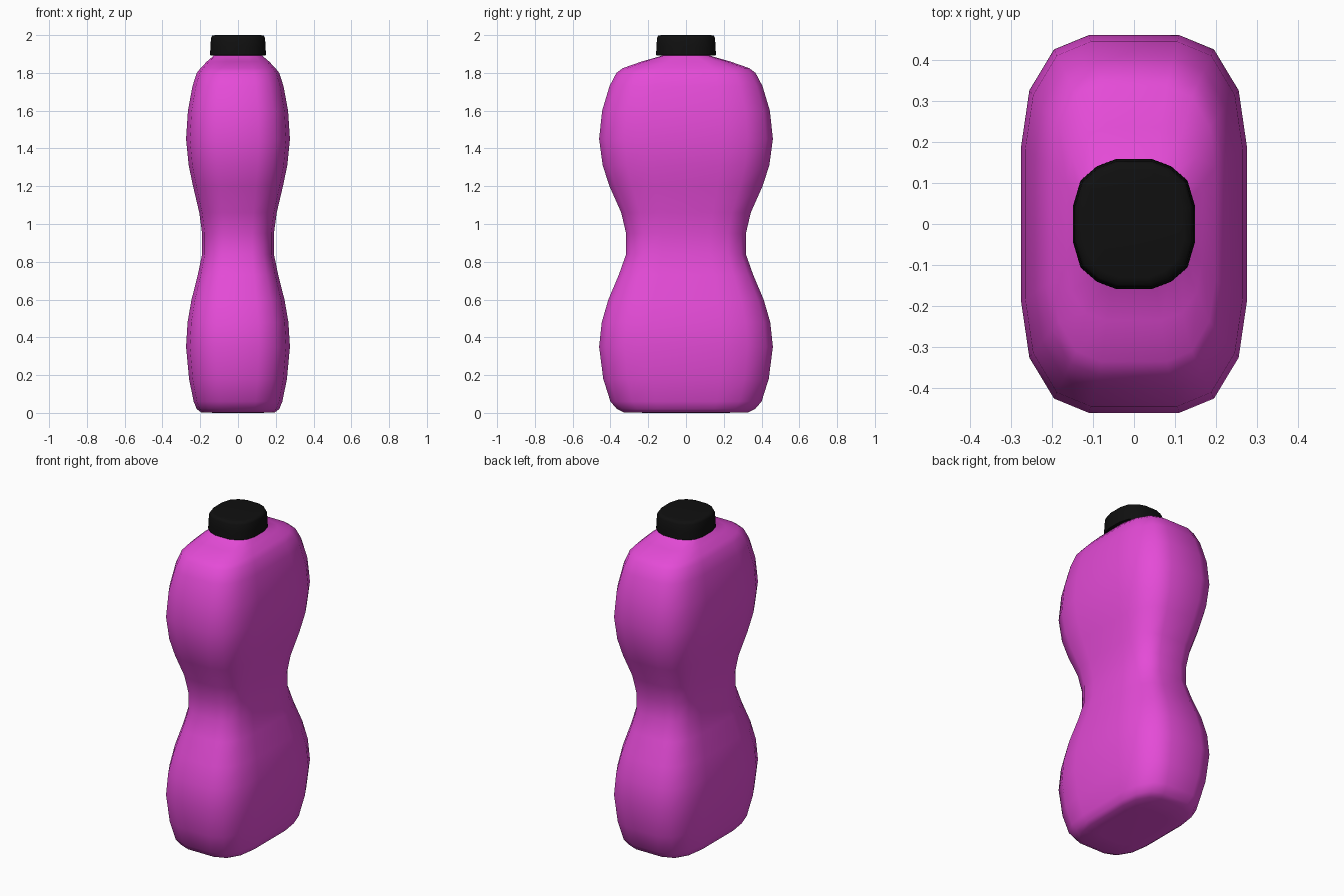
import bpy, bmesh

if "Cube" in bpy.data.objects:
    bpy.data.objects.remove(bpy.data.objects["Cube"])


def material(name, color):
    m = bpy.data.materials.new(name)
    m.diffuse_color = color
    m.use_nodes = True
    m.node_tree.nodes["Principled BSDF"].inputs["Base Color"].default_value = m.diffuse_color
    return m


def section(quadrant):
    # Mirror one quarter of the outline into a closed counter-clockwise loop
    half = quadrant + [(-x, y) for x, y in reversed(quadrant)]
    return half + [(-x, -y) for x, y in half]


def loft(name, outline, rings, mat, angle):
    # Skin the scaled outline through rings of (z, half width x, half width y)
    bm = bmesh.new()
    n = len(outline)
    loops = [[bm.verts.new((x * hx, y * hy, z)) for x, y in outline]
             for z, hx, hy in rings]
    for a, b in zip(loops, loops[1:]):
        for i in range(n):
            j = (i + 1) % n
            bm.faces.new((a[i], a[j], b[j], b[i]))
    bm.faces.new(loops[0][::-1])
    bm.faces.new(loops[-1])
    bmesh.ops.recalc_face_normals(bm, faces=bm.faces)
    me = bpy.data.meshes.new(name)
    bm.to_mesh(me)
    bm.free()
    me.materials.append(mat)
    ob = bpy.data.objects.new(name, me)
    bpy.context.collection.objects.link(ob)
    bpy.ops.object.select_all(action='DESELECT')
    ob.select_set(True)
    bpy.context.view_layer.objects.active = ob
    bpy.ops.object.shade_smooth_by_angle(angle=angle)
    return ob


pink = material("pink_plastic", (0.78, 0.07, 0.68, 1))
black = material("black_plastic", (0.005, 0.005, 0.005, 1))

# Bottle body: two bulges with a pinched waist and sloping shoulders
body_outline = section([(1, .41), (.927, .707), (.709, .924), (.4, 1)])
body_rings = [
    (0.0, .12, .20), (0.003, .195, .33), (0.02, .218, .365), (0.06, .235, .40),
    (0.18, .259, .438), (0.35, .275, .46), (0.48, .267, .446), (0.60, .246, .411),
    (0.73, .213, .356), (0.84, .19, .317), (0.95, .19, .317), (1.06, .205, .343),
    (1.20, .238, .405), (1.31, .261, .441), (1.45, .275, .46), (1.60, .265, .444),
    (1.73, .241, .405), (1.80, .218, .368), (1.825, .198, .335),
    (1.86, .165, .235), (1.89, .13, .13), (1.91, .11, .11)]
loft("bottle_body", body_outline, body_rings, pink, 1.2)

# Screw cap: rounded square with softened top edge
cap_outline = section([(1, .29), (.88, .67), (.61, .89), (.3, 1)])
cap_rings = [(1.892, .14, .15), (1.894, .148, .158), (1.94, .146, .157),
             (1.985, .143, .153), (1.997, .137, .147), (2.0, .12, .13)]
loft("bottle_cap", cap_outline, cap_rings, black, 1.2)
